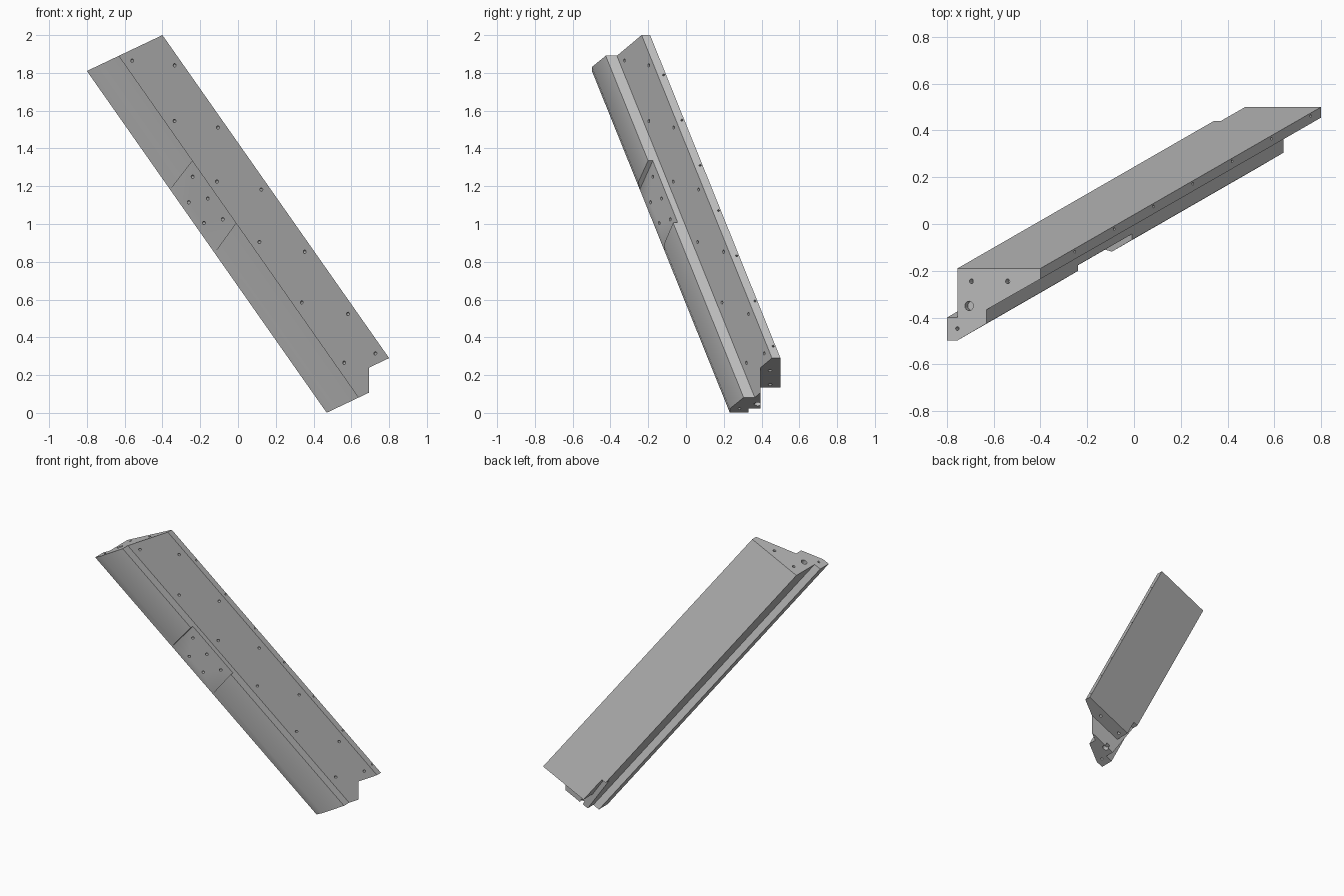
import bpy
import bmesh
from itertools import product
from mathutils import Vector

cube = bpy.data.objects.get("Cube")
if cube:
    bpy.data.objects.remove(cube)

SWEEP = Vector((1.2, 0.69, -1.71))   # slanted direction of the beam
LONG = 1.058                         # length of the lower part, in sweeps


def place(x, y, t):
    """Point of the sloped cross-section, moved t along the beam."""
    return Vector((x, y, 2 + 0.475 * (x + 0.4))) + SWEEP * t


def finish(name, bm):
    bmesh.ops.recalc_face_normals(bm, faces=bm.faces)
    mesh = bpy.data.meshes.new(name)
    bm.to_mesh(mesh)
    bm.free()
    obj = bpy.data.objects.new(name, mesh)
    bpy.context.collection.objects.link(obj)
    return obj


def block(name, points):
    bm = bmesh.new()
    for p in points:
        bm.verts.new(p)
    bmesh.ops.convex_hull(bm, input=bm.verts[:])
    bmesh.ops.dissolve_limit(bm, angle_limit=0.001, verts=bm.verts[:], edges=bm.edges[:])
    return finish(name, bm)


def add_hole(bm, centre, normal, radius, depth=0.03):
    ring = bmesh.ops.create_cone(bm, cap_ends=True, segments=16, radius1=radius,
                                 radius2=radius, depth=2 * depth)["verts"]
    matrix = normal.to_track_quat("Z", "Y").to_matrix().to_4x4()
    matrix.translation = centre
    bmesh.ops.transform(bm, matrix=matrix, verts=ring)


# Beam: flange and nose profile swept along the slant
profile = [(-0.755, -0.19), (-0.40, -0.19), (-0.40, -0.235), (-0.63, -0.366),
           (-0.63, -0.425), (-0.755, -0.498), (-0.80, -0.498), (-0.80, -0.40),
           (-0.755, -0.40)]
bm = bmesh.new()
end = bm.faces.new([bm.verts.new(place(x, y, 0)) for x, y in profile])
swept = bmesh.ops.extrude_face_region(bm, geom=[end], use_keep_orig=True)
bmesh.ops.translate(bm, vec=SWEEP * LONG,
                    verts=[v for v in swept["geom"] if isinstance(v, bmesh.types.BMVert)])
beam = finish("slanted_beam", bm)

# Step at the lower end and notch in its rear corner
cutters = []
for name, xs, start in (("end_step", (-0.95, -0.25), 1.0),
                        ("corner_notch", (-0.85, -0.725), 0.9125)):
    corners = product(xs, (0.395, 0.8), (start, 1.25))
    cutters.append(block(name, [place(x, y - SWEEP.y * t, t) for x, y, t in corners]))

# Shallow recess across the nose
recess = []
for x, (start, lean), front in product((-0.60, -0.85), ((0.325, 0.25), (0.517, 0.27)), (0, 1)):
    y = -0.40 + 0.58 * (x + 0.63) - 0.15 * front
    recess.append(place(x, y, start + lean * (-0.63 - x)))
cutters.append(block("nose_recess", recess))

# Screw holes: front face, recess, side edge and both ends
bm = bmesh.new()
front = Vector((0.5, -0.866, 0))
face_holes = [(-0.335 + 0.23 * i, 1.84 - 0.329 * i) for i in range(5)] + [(0.73, 0.315)]
face_holes += [(-0.56 + 0.225 * i, 1.865 - 0.32 * i) for i in range(6)]
for x, z in face_holes:
    add_hole(bm, Vector((x, -0.235 + 0.57 * (x + 0.4), z)), front, 0.009)
for x, z in ((-0.24, 1.25), (-0.26, 1.115), (-0.16, 1.135), (-0.08, 1.025), (-0.18, 1.005)):
    t = (2 + 0.475 * (x + 0.4) - z) / (1.71 + 0.475 * 1.2)
    x0 = x - 1.2 * t
    add_hole(bm, place(x0, -0.40 + 0.58 * (x0 + 0.63), t), front, 0.009)
for i in range(7):
    add_hole(bm, place(-0.40, -0.203, 0.123 + 0.14 * i), Vector((1.71, 0, 1.2)), 0.006, 0.015)
for x, y, radius in ((-0.695, -0.245, 0.01), (-0.54, -0.245, 0.01),
                     (-0.705, -0.35, 0.02), (-0.755, -0.447, 0.008)):
    for t in (0, 1 if y > -0.3 else LONG):
        add_hole(bm, place(x, y, t), Vector((-0.475, 0, 1)), radius)
cutters.append(finish("screw_holes", bm))

bpy.context.view_layer.objects.active = beam
beam.select_set(True)
for cutter in cutters:
    cutter.hide_render = True
    cut = beam.modifiers.new(cutter.name, "BOOLEAN")
    cut.operation = "DIFFERENCE"
    cut.solver = "EXACT"
    cut.object = cutter
    bpy.ops.object.modifier_apply(modifier=cut.name)
    bpy.data.objects.remove(cutter)

# Plain grey finish, smooth only over the rounded nose
grey = bpy.data.materials.new("plain_grey")
grey.use_nodes = True
colour = (0.5, 0.5, 0.5, 1)
grey.diffuse_color = colour
grey.node_tree.nodes["Principled BSDF"].inputs["Base Color"].default_value = colour
beam.data.materials.clear()
beam.data.materials.append(grey)
for face in beam.data.polygons:
    face.material_index = 0
bpy.ops.object.shade_smooth_by_angle(angle=0.55)
